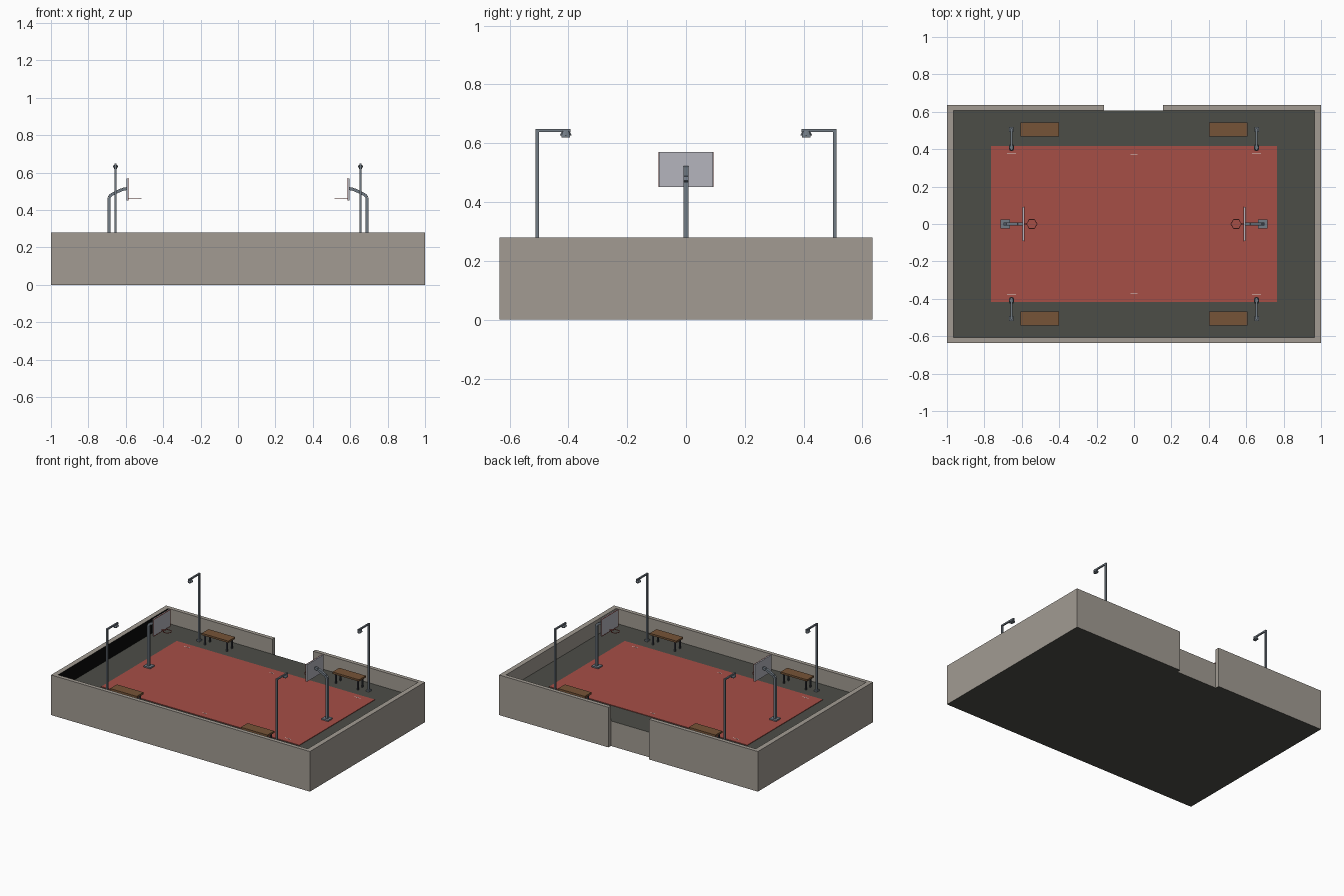
import bpy, bmesh, math
from mathutils import Vector, Matrix

if "Cube" in bpy.data.objects:
    bpy.data.objects.remove(bpy.data.objects["Cube"])


def mat(name, r, g, b):
    m = bpy.data.materials.new(name)
    m.diffuse_color = (r, g, b, 1)
    m.use_nodes = True
    m.node_tree.nodes["Principled BSDF"].inputs["Base Color"].default_value = m.diffuse_color
    return m


WALL = mat("concrete", 0.36, 0.33, 0.29)
ASPHALT = mat("asphalt", 0.073, 0.075, 0.064)
COURT = mat("court_red", 0.38, 0.077, 0.062)
WOOD = mat("bench_wood", 0.18, 0.088, 0.038)
METAL = mat("grey_metal", 0.17, 0.2, 0.235)
BOARD = mat("board_grey", 0.46, 0.46, 0.51)
WHITE = mat("line_white", 0.75, 0.72, 0.68)
BLACK = mat("dark_panel", 0.003, 0.003, 0.003)
DARK = mat("dark_metal", 0.05, 0.055, 0.065)

FLOOR = 0.175


def finish(name, bm, *mats):
    me = bpy.data.meshes.new(name)
    bmesh.ops.recalc_face_normals(bm, faces=bm.faces)
    bm.to_mesh(me)
    bm.free()
    for m in mats:
        me.materials.append(m)
    ob = bpy.data.objects.new(name, me)
    bpy.context.collection.objects.link(ob)
    return ob


def box(name, x, y, z, m):
    """Box from (min, max) pairs, in any order."""
    bm = bmesh.new()
    size = [abs(a[1] - a[0]) for a in (x, y, z)]
    mid = Vector([sum(a) / 2 for a in (x, y, z)])
    bmesh.ops.create_cube(bm, size=1, matrix=Matrix.Translation(mid) @ Matrix.Diagonal((*size, 1)))
    return finish(name, bm, m)


def bar(name, p, q, w, m):
    """Square bar of width w between two points."""
    p, q = Vector(p), Vector(q)
    d = q - p
    rot = d.to_track_quat('Z', 'Y').to_matrix().to_4x4()
    bm = bmesh.new()
    bmesh.ops.create_cube(bm, size=1, matrix=Matrix.Translation((p + q) / 2) @ rot
                          @ Matrix.Diagonal((w, w, d.length, 1)))
    return finish(name, bm, m)


# perimeter wall with an entrance gap at the back
outline = [(0.155, 0.635), (1, 0.635), (1, -0.635), (-1, -0.635), (-1, 0.635), (-0.16, 0.635),
           (-0.16, 0.608), (-0.965, 0.608), (-0.965, -0.608), (0.965, -0.608), (0.965, 0.608), (0.155, 0.608)]
bm = bmesh.new()
face = bm.faces.new([bm.verts.new((x, y, 0)) for x, y in outline])
ext = bmesh.ops.extrude_face_region(bm, geom=[face])
bmesh.ops.translate(bm, vec=(0, 0, 0.28), verts=[v for v in ext['geom'] if isinstance(v, bmesh.types.BMVert)])
wall = finish("perimeter_wall", bm, WALL, ASPHALT, BLACK)
for p in wall.data.polygons:
    if p.normal.z < -0.5:
        p.material_index = 1
    elif p.normal.x > 0.5 and abs(p.center.x + 0.965) < 0.01:
        p.material_index = 2

# ground slab: asphalt top and bottom, concrete sides
slab = box("ground_slab", (-0.965, 0.965), (-0.608, 0.608), (0, FLOOR), ASPHALT)
slab.data.materials.append(WALL)
for p in slab.data.polygons:
    p.material_index = 0 if abs(p.normal.z) > 0.5 else 1

# playing surface and worn line marks
box("court", (-0.765, 0.765), (-0.417, 0.417), (FLOOR - 0.002, FLOOR + 0.004), COURT)
TOP = FLOOR + 0.004
for sy in (-1, 1):
    box("centre_mark", (-0.018, 0.018), (sy * 0.368, sy * 0.372), (TOP - 0.001, TOP + 0.0005), WHITE)
    for sx in (-1, 1):
        box("corner_mark", (sx * 0.63, sx * 0.68), (sy * 0.376, sy * 0.38), (TOP - 0.001, TOP + 0.0005), WHITE)

# two basketball hoops
for s in (-1, 1):
    box("hoop_base", (s * 0.662, s * 0.714), (-0.025, 0.025), (FLOOR, FLOOR + 0.013), METAL)
    path = [(0.69, FLOOR), (0.69, 0.468), (0.678, 0.482), (0.62, 0.51), (0.594, 0.515)]
    for (x0, z0), (x1, z1) in zip(path, path[1:]):
        bar("hoop_post", (s * x0, 0, z0), (s * x1, 0, z1), 0.016, METAL)
    box("backboard", (s * 0.588, s * 0.597), (-0.092, 0.092), (0.452, 0.57), BOARD)
    fx = (s * 0.586, s * 0.589)
    for sy in (-1, 1):
        box("board_side_trim", fx, (sy * 0.089, sy * 0.093), (0.451, 0.571), COURT)
    for z in (0.451, 0.568):
        box("board_edge_trim", fx, (-0.093, 0.093), (z, z + 0.003), COURT)
    # six-sided rim ring
    bm = bmesh.new()
    rings = []
    for r, z in ((0.03, 0.461), (0.03, 0.465), (0.026, 0.465), (0.026, 0.461)):
        rings.append([bm.verts.new((s * 0.546 + r * math.cos(i * math.pi / 3),
                                    r * math.sin(i * math.pi / 3), z)) for i in range(6)])
    for k in range(4):
        a, b = rings[k], rings[(k + 1) % 4]
        for i in range(6):
            j = (i + 1) % 6
            bm.faces.new((a[i], a[j], b[j], b[i]))
    finish("rim", bm, COURT)
    box("rim_bracket", (s * 0.574, s * 0.588), (-0.005, 0.005), (0.461, 0.465), COURT)

for sx in (-1, 1):
    for sy in (-1, 1):
        # street lamp
        x, y = sx * 0.655, sy * 0.506
        box("lamp_base", (x - 0.012, x + 0.012), (y - 0.013, y + 0.013), (FLOOR, FLOOR + 0.01), METAL)
        bar("lamp_pole", (x, y, FLOOR), (x, y, 0.648), 0.011, METAL)
        bar("lamp_arm", (x, y, 0.643), (x, sy * 0.392, 0.643), 0.01, METAL)
        bm = bmesh.new()
        bmesh.ops.create_cone(bm, cap_ends=True, segments=8, radius1=0.02, radius2=0.013, depth=0.015,
                              matrix=Matrix.Translation((x, sy * 0.409, 0.634))
                              @ Matrix.Diagonal((0.75, 1, 1, 1)))
        finish("lamp_head", bm, METAL)
        box("lamp_lens", (x - 0.009, x + 0.009), (sy * 0.394, sy * 0.424), (0.62, 0.628), METAL)

        # bench
        box("bench_seat", (sx * 0.402, sx * 0.608), (sy * 0.468, sy * 0.543), (0.242, 0.255), WOOD)
        for bx in (0.42, 0.59):
            for by in (0.48, 0.531):
                bar("bench_leg", (sx * bx, sy * by, FLOOR), (sx * bx, sy * by, 0.243), 0.009, DARK)
            bar("bench_brace", (sx * bx, sy * 0.48, 0.237), (sx * bx, sy * 0.531, 0.237), 0.009, DARK)
